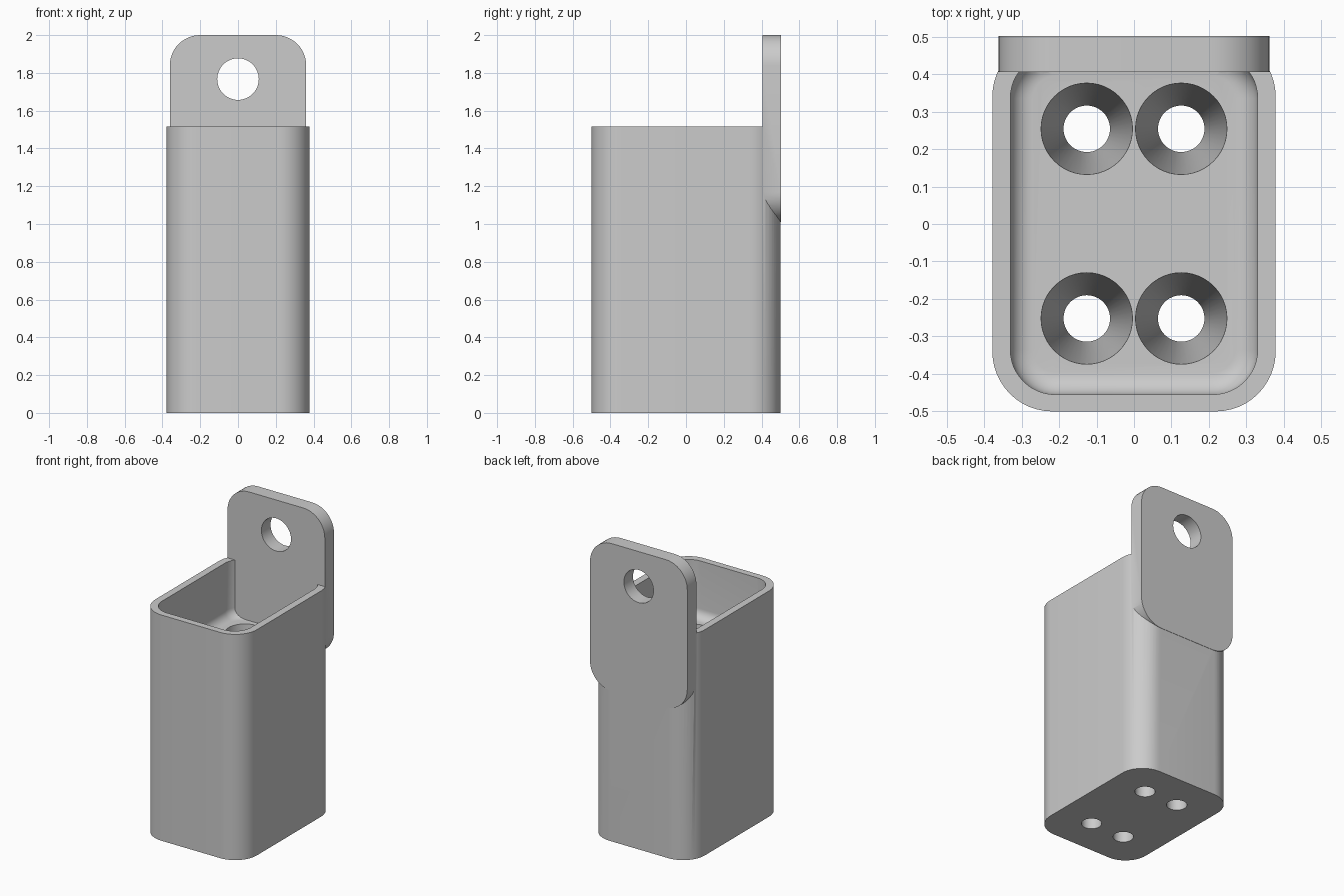
import bpy, math
import bmesh
from mathutils import Matrix

if "Cube" in bpy.data.objects:
    bpy.data.objects.remove(bpy.data.objects["Cube"])

grey = bpy.data.materials.new("light_grey")
grey.diffuse_color = (0.6, 0.6, 0.6, 1)
grey.use_nodes = True
grey.node_tree.nodes["Principled BSDF"].inputs["Base Color"].default_value = grey.diffuse_color


def rounded_rect(hx, hy, r, seg=12):
    """Counter-clockwise outline of a rounded rectangle."""
    pts = []
    for q, (sx, sy) in enumerate([(1, 1), (-1, 1), (-1, -1), (1, -1)]):
        for i in range(seg + 1):
            a = math.pi / 2 * (q + i / seg)
            pts.append((sx * (hx - r) + r * math.cos(a), sy * (hy - r) + r * math.sin(a)))
    return pts


def circle(cx, cy, r, n=48):
    return [(cx + r * math.cos(2 * math.pi * i / n), cy + r * math.sin(2 * math.pi * i / n))
            for i in range(n)]


def loft(name, layers, matrix=None):
    """Closed solid through a stack of (outline, height) layers."""
    bm = bmesh.new()
    rings = [[bm.verts.new((x, y, z)) for x, y in pts] for pts, z in layers]
    n = len(rings[0])
    for a, b in zip(rings, rings[1:]):
        for i in range(n):
            j = (i + 1) % n
            bm.faces.new((a[i], a[j], b[j], b[i]))
    bm.faces.new(rings[0][::-1])
    bm.faces.new(rings[-1])
    if matrix:
        bm.transform(matrix)
    bmesh.ops.recalc_face_normals(bm, faces=bm.faces[:])
    me = bpy.data.meshes.new(name)
    bm.to_mesh(me)
    bm.free()
    me.materials.append(grey)
    ob = bpy.data.objects.new(name, me)
    bpy.context.collection.objects.link(ob)
    return ob


def combine(target, other, operation):
    """Apply a boolean and remove the second solid."""
    mod = target.modifiers.new("boolean", "BOOLEAN")
    mod.operation, mod.object, mod.solver = operation, other, "EXACT"
    bpy.context.view_layer.objects.active = target
    bpy.ops.object.modifier_apply(modifier=mod.name)
    bpy.data.objects.remove(other)


# Main block with rounded vertical corners
HEIGHT, FLOOR = 1.515, 1.135
block_outline = rounded_rect(0.378, 0.5, 0.16)
holder = loft("holder", [(block_outline, 0), (block_outline, HEIGHT)])

# Open pocket with a filleted floor
F = 0.06
layers = []
for i in range(9):
    a = math.pi / 2 * i / 8
    inset = F * (1 - math.sin(a))
    layers.append((rounded_rect(0.33 - inset, 0.455 - inset, 0.12 - inset),
                   FLOOR + F * (1 - math.cos(a))))
layers.append((rounded_rect(0.33, 0.455, 0.12), HEIGHT + 0.2))
combine(holder, loft("pocket_cutter", layers), "DIFFERENCE")

# Hanging tab, rounded at all four corners
stand = Matrix.Translation((0, 0.502, 1.505)) @ Matrix.Rotation(math.pi / 2, 4, "X")
tab_outline = rounded_rect(0.361, 0.495, 0.16)
tab = loft("tab", [(tab_outline, 0), (tab_outline, 0.097)], stand)
hole = circle(0, 0.262, 0.11)
combine(tab, loft("tab_hole_cutter", [(hole, -0.2), (hole, 0.3)], stand), "DIFFERENCE")
combine(holder, tab, "UNION")

# Four tapered sockets that run down through the block
for x in (-0.126, 0.126):
    for y in (-0.252, 0.254):
        socket = loft("socket_cutter", [
            (circle(x, y, 0.062), -0.1), (circle(x, y, 0.062), 0.035),
            (circle(x, y, 0.122), FLOOR), (circle(x, y, 0.122), FLOOR + 0.02)])
        combine(holder, socket, "DIFFERENCE")

# Smooth rounded walls, keep crisp rims
bpy.ops.object.select_all(action="DESELECT")
holder.select_set(True)
bpy.context.view_layer.objects.active = holder
bpy.ops.object.shade_smooth_by_angle(angle=math.radians(30))
